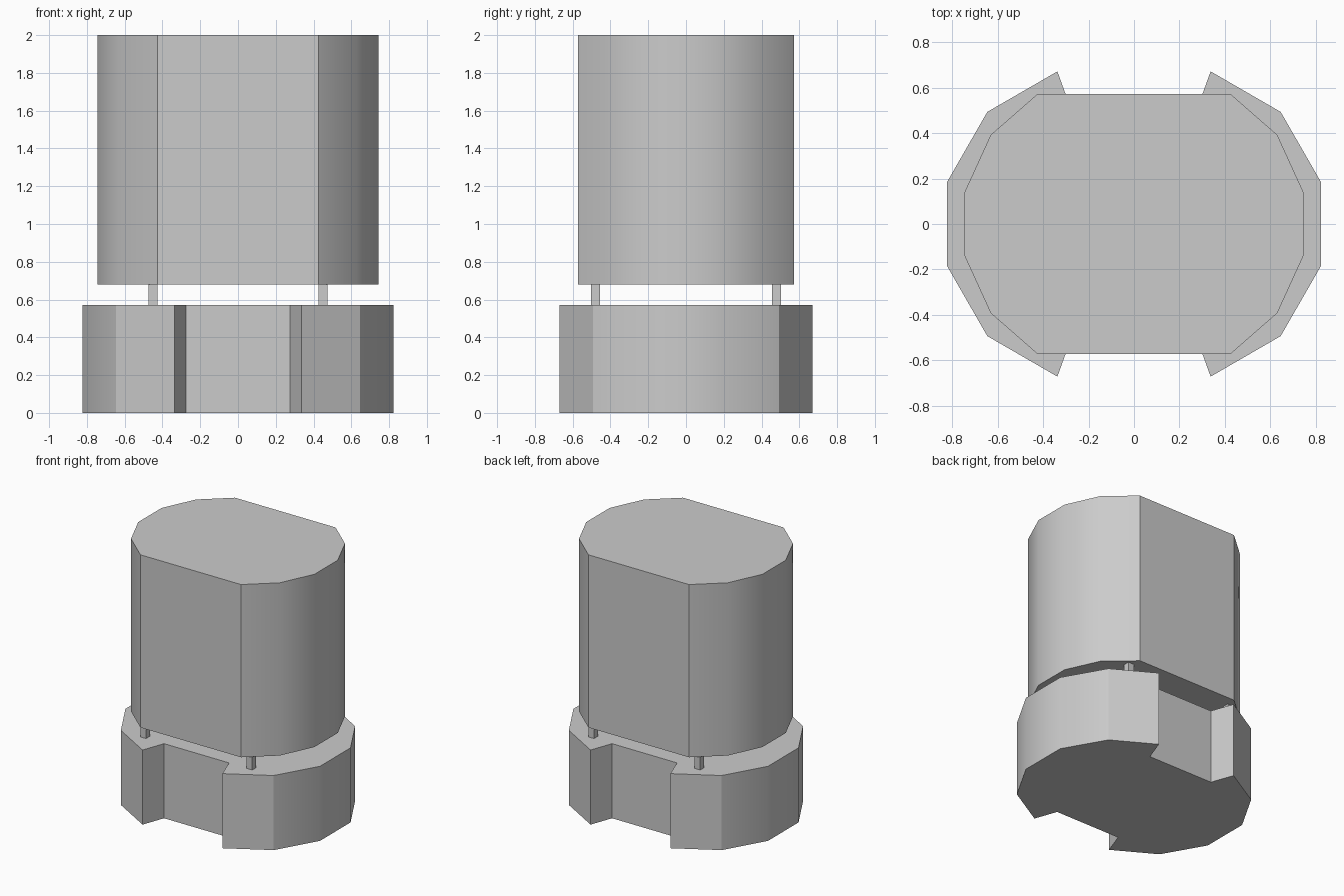
import bpy
import bmesh
import math

cube = bpy.data.objects.get("Cube")
if cube:
    bpy.data.objects.remove(cube, do_unlink=True)

grey = bpy.data.materials.new("plain grey")
grey.use_nodes = True
colour = (0.6, 0.6, 0.6, 1)
grey.diffuse_color = colour
grey.node_tree.nodes["Principled BSDF"].inputs["Base Color"].default_value = colour


def prism(name, quarter, z0, z1):
    """Extrude an outline given by its +x +y quarter, mirrored in x and y."""
    back = quarter + [(-x, y) for x, y in reversed(quarter)]
    outline = back + [(-x, -y) for x, y in back]
    bm = bmesh.new()
    face = bm.faces.new([bm.verts.new((x, y, z0)) for x, y in outline])
    top = bmesh.ops.extrude_face_region(bm, geom=[face], use_keep_orig=True)["geom"]
    bmesh.ops.translate(bm, vec=(0, 0, z1 - z0),
                        verts=[v for v in top if isinstance(v, bmesh.types.BMVert)])
    bmesh.ops.recalc_face_normals(bm, faces=bm.faces)
    mesh = bpy.data.meshes.new(name)
    bm.to_mesh(mesh)
    bm.free()
    mesh.materials.append(grey)
    obj = bpy.data.objects.new(name, mesh)
    bpy.context.collection.objects.link(obj)
    bpy.ops.object.select_all(action="DESELECT")
    obj.select_set(True)
    bpy.context.view_layer.objects.active = obj
    bpy.ops.object.shade_smooth_by_angle(angle=math.radians(30))
    return obj


# Base with a flared notch at front and back
prism("base", [(0.822, 0.185), (0.645, 0.493), (0.337, 0.671), (0.275, 0.5)], 0, 0.57)

# Flat-sided upper body
prism("upper_body", [(0.745, 0.14), (0.63, 0.392), (0.425, 0.571)], 0.68, 2)

# Four thin posts carrying the body
for side, sx in (("left", 1), ("right", -1)):
    for end, sy in (("front", -1), ("back", 1)):
        post = prism(f"{end}_{side}_post", [(0.024, 0.024)], 0.56, 0.69)
        post.location = (sx * 0.449, sy * 0.48, 0)
